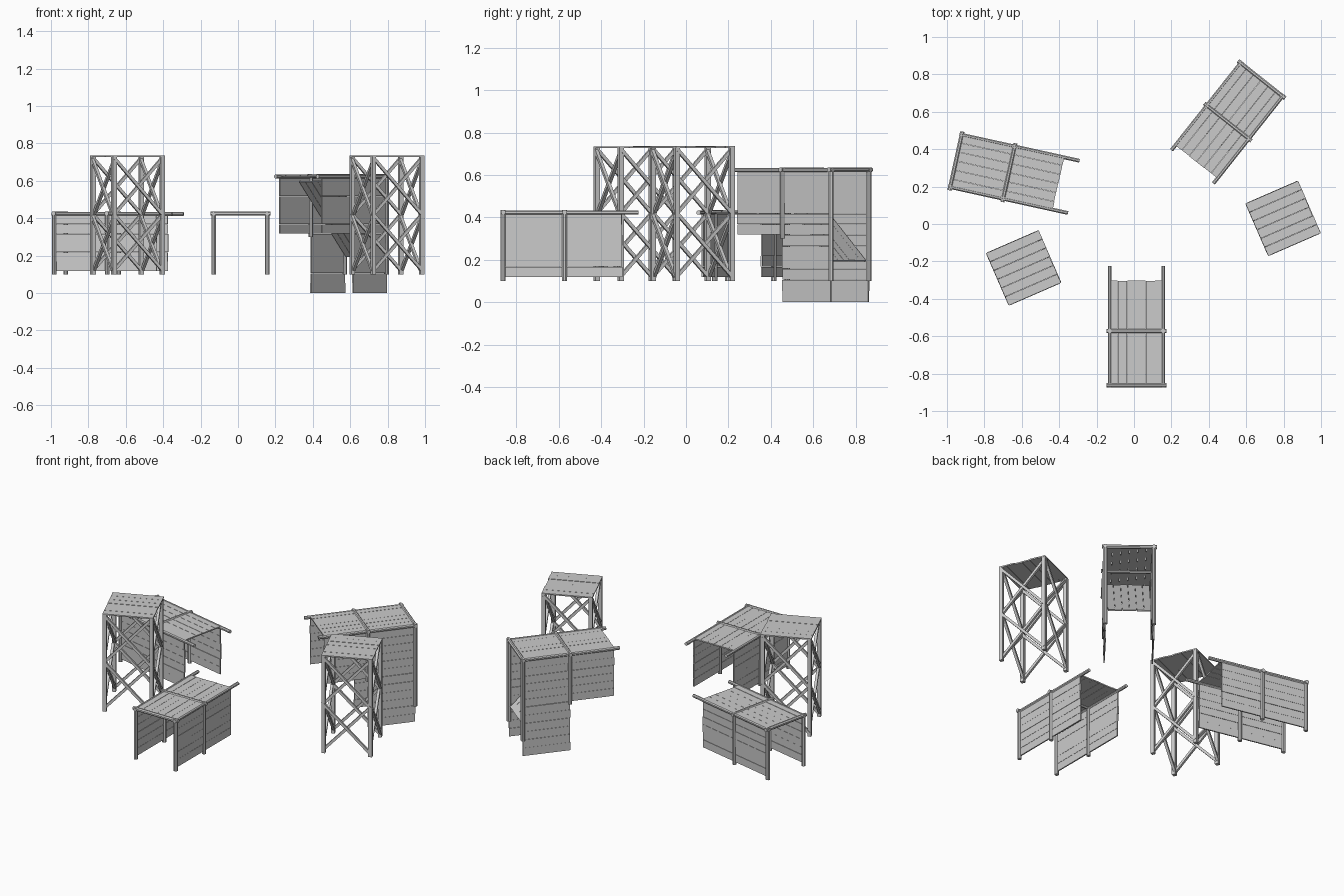
import bpy, bmesh, math, random
from mathutils import Matrix, Vector

if "Cube" in bpy.data.objects:
    bpy.data.objects.remove(bpy.data.objects["Cube"])

random.seed(4)


def make(name, place, build):
    """Build one mesh object in local space and put it in place."""
    bm = bmesh.new()
    build(bm)
    me = bpy.data.meshes.new(name)
    bm.to_mesh(me)
    bm.free()
    ob = bpy.data.objects.new(name, me)
    ob.matrix_world = place
    bpy.context.collection.objects.link(ob)
    return ob


def box(bm, lo, hi, m=Matrix()):
    lo, hi = Vector(lo), Vector(hi)
    mat = m @ Matrix.Translation((lo + hi) / 2) @ Matrix.Diagonal((*(hi - lo), 1))
    bmesh.ops.create_cube(bm, size=1, matrix=mat)


def bar(bm, a, b, r, sides=8):
    """Straight log or square timber from a to b."""
    a, b = Vector(a), Vector(b)
    d = b - a
    rot = d.to_track_quat('Z', 'Y').to_matrix().to_4x4()
    turn = Matrix.Rotation(math.pi / sides, 4, 'Z')
    rr = r / math.cos(math.pi / sides)
    bmesh.ops.create_cone(bm, cap_ends=True, segments=sides, radius1=rr, radius2=rr,
                          depth=d.length, matrix=Matrix.Translation((a + b) / 2) @ rot @ turn)


def place_at(x, y, deg):
    return Matrix.Translation((x, y, 0)) @ Matrix.Rotation(math.radians(deg), 4, 'Z')


def planks_flat(bm, x0, x1, half, z, n, m=Matrix(), t=0.008):
    w = 2 * half / n
    for i in range(n):
        j = random.uniform(-0.001, 0.001)
        y = -half + i * w
        box(bm, (x0, y + 0.0006, z - t + j), (x1 + j * 2, y + w - 0.0006, z + j), m)


def planks_wall(bm, x0, x1, y, z0, z1, n, t=0.008):
    h = (z1 - z0) / n
    for i in range(n):
        j = random.uniform(-0.001, 0.001)
        z = z0 + i * h
        box(bm, (x0, y - t / 2 + j, z + 0.0006), (x1 + j * 2, y + t / 2 + j, z + h - 0.0006))


W, MID, END = 0.143, 0.29, 0.56   # half width, middle frame, end of boards


def tunnel(label, place, top, mid_foot, overhang):
    def frame(bm):
        for x, foot in ((0, 0.1), (MID, mid_foot)):
            for s in (-1, 1):
                bar(bm, (x, s * W, foot), (x, s * W, top), 0.012)
            bar(bm, (x, -W - 0.018, top - 0.01), (x, W + 0.018, top - 0.01), 0.011)
        for s in (-1, 1):
            bar(bm, (-0.012, s * W, top - 0.012), (overhang, s * W, top - 0.012), 0.010)
    make(label + "_frame", place, frame)

    make(label + "_roof", place,
         lambda bm: planks_flat(bm, 0, END, W + 0.006, top - 0.004, 6))

    def walls(bm):
        for s in (-1, 1):
            planks_wall(bm, 0, END, s * W, top - 0.317, top - 0.018, 6)
    make(label + "_walls", place, walls)


# three covered passages
tunnel("front_passage", place_at(0.013, -0.862, 90), 0.435, 0.1, 0.638)
tunnel("left_passage", place_at(-0.952, 0.337, -12.4), 0.435, 0.1, 0.645)
back = place_at(0.682, 0.772, 231.6)
tunnel("back_passage", back, 0.635, 0.3, 0.595)


# lower walls and sloping boards of the tall passage
def lower_walls(bm):
    for s in (-1, 1):
        planks_wall(bm, 0, MID, s * W, 0.0, 0.317, 6)


def ramp(bm):
    slope = Matrix.Translation((0.005, 0, 0.195)) @ Matrix.Rotation(-math.radians(45), 4, 'Y')
    planks_flat(bm, 0, 0.57, W - 0.015, 0.004, 6, slope)


make("back_passage_lower_walls", back, lower_walls)
make("back_passage_ramp", back, ramp)


# two cross-braced towers
def tower(label, place):
    h, z0, z1 = 0.141, 0.1, 0.735
    zm = (z0 + z1) / 2

    def posts(bm):
        for x in (-h, h):
            for y in (-h, h):
                box(bm, (x - 0.0115, y - 0.0115, z0), (x + 0.0115, y + 0.0115, z1 - 0.004))

    def braces(bm):
        for k in range(4):
            r = Matrix.Rotation(k * math.pi / 2, 3, 'Z')
            for a, b in ((z0 + 0.02, zm), (zm, z1 - 0.015)):
                for s in (-1, 1):
                    y = -h + s * 0.005
                    bar(bm, r @ Vector((-s * h, y, a)), r @ Vector((s * h, y, b)), 0.008, 4)

    make(label + "_posts", place, posts)
    make(label + "_braces", place, braces)
    make(label + "_platform", place,
         lambda bm: planks_flat(bm, -h - 0.0115, h + 0.0115, h + 0.0115, z1, 6))


tower("left_tower", place_at(-0.59, -0.235, 23.5))
tower("right_tower", place_at(0.797, 0.03, 23.5))
